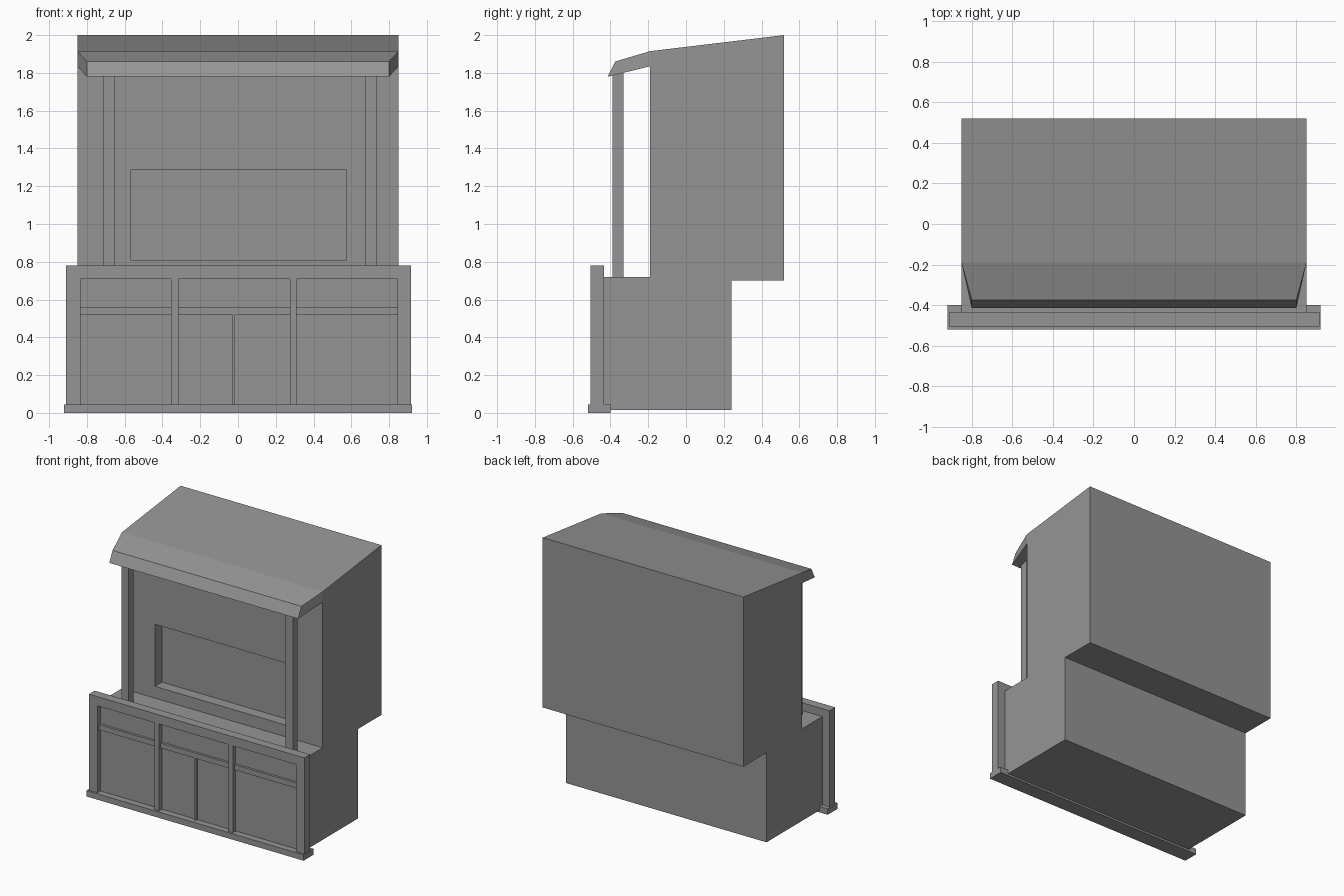
import bpy, bmesh

old = bpy.data.objects.get("Cube")
if old:
    bpy.data.objects.remove(old, do_unlink=True)

GREY = (0.3, 0.3, 0.3, 1)
grey = bpy.data.materials.new("plain grey")
grey.use_nodes = True
grey.diffuse_color = GREY
grey.node_tree.nodes["Principled BSDF"].inputs["Base Color"].default_value = GREY


def finish(name, bm):
    bmesh.ops.recalc_face_normals(bm, faces=bm.faces)
    mesh = bpy.data.meshes.new(name)
    bm.to_mesh(mesh)
    bm.free()
    mesh.materials.append(grey)
    obj = bpy.data.objects.new(name, mesh)
    bpy.context.collection.objects.link(obj)
    return obj


def extrude_profile(name, points):
    """Span a side profile of (half width, y, z) points across x."""
    bm = bmesh.new()
    left = [bm.verts.new((w, y, z)) for w, y, z in points]
    right = [bm.verts.new((-w, y, z)) for w, y, z in points]
    bm.faces.new(left)
    bm.faces.new(right[::-1])
    for i in range(len(points)):
        j = (i + 1) % len(points)
        bm.faces.new((left[i], right[i], right[j], left[j]))
    return finish(name, bm)


def box(name, x, y, z):
    bm = bmesh.new()
    bmesh.ops.create_cube(bm, size=1)
    for v in bm.verts:
        v.co = [span[0] if c < 0 else span[1] for c, span in zip(v.co, (x, y, z))]
    return finish(name, bm)


def cut(target, name, x, y, z):
    cutter = box(name, x, y, z)
    cutter.hide_render = True
    cutter.hide_viewport = True
    cutter.display_type = 'WIRE'
    mod = target.modifiers.new(name, 'BOOLEAN')
    mod.operation = 'DIFFERENCE'
    mod.solver = 'EXACT'
    mod.object = cutter


# Stepped main body with sloping roof and a recessed back window
W = 0.85
body = extrude_profile("body", [(W, y, z) for y, z in (
    (-0.435, 0.015), (0.24, 0.015), (0.24, 0.70), (0.52, 0.70), (0.52, 2.0),
    (-0.19, 1.915), (-0.19, 0.72), (-0.435, 0.72))])
cut(body, "window_cutter", (-0.57, 0.575), (-0.3, -0.105), (0.81, 1.285))

# Tapered canopy continuing the roof
extrude_profile("canopy", [
    (W, -0.19, 1.915), (0.80, -0.375, 1.86), (0.80, -0.415, 1.78), (W, -0.19, 1.835)])

# Canopy posts
for side, x in (("right", -0.715), ("left", 0.675)):
    box(side + "_post", (x, x + 0.062), (-0.39, -0.33), (0.72, 1.81))

# Counter front with three recessed bays, each crossed by a rail
counter = box("counter_front", (-0.91, 0.915), (-0.505, -0.435), (0.04, 0.78))
bays = ((-0.835, -0.355), (-0.315, 0.275), (0.31, 0.845))
for i, bay in enumerate(bays):
    cut(counter, f"bay_cutter_{i}", bay, (-0.6, -0.47), (0.045, 0.71))
    box(f"bay_rail_{i}", bay, (-0.488, -0.46), (0.52, 0.56))
box("centre_stile", (-0.032, -0.015), (-0.488, -0.46), (0.045, 0.52))

# Plinth
box("plinth", (-0.92, 0.92), (-0.52, -0.40), (0, 0.045))
